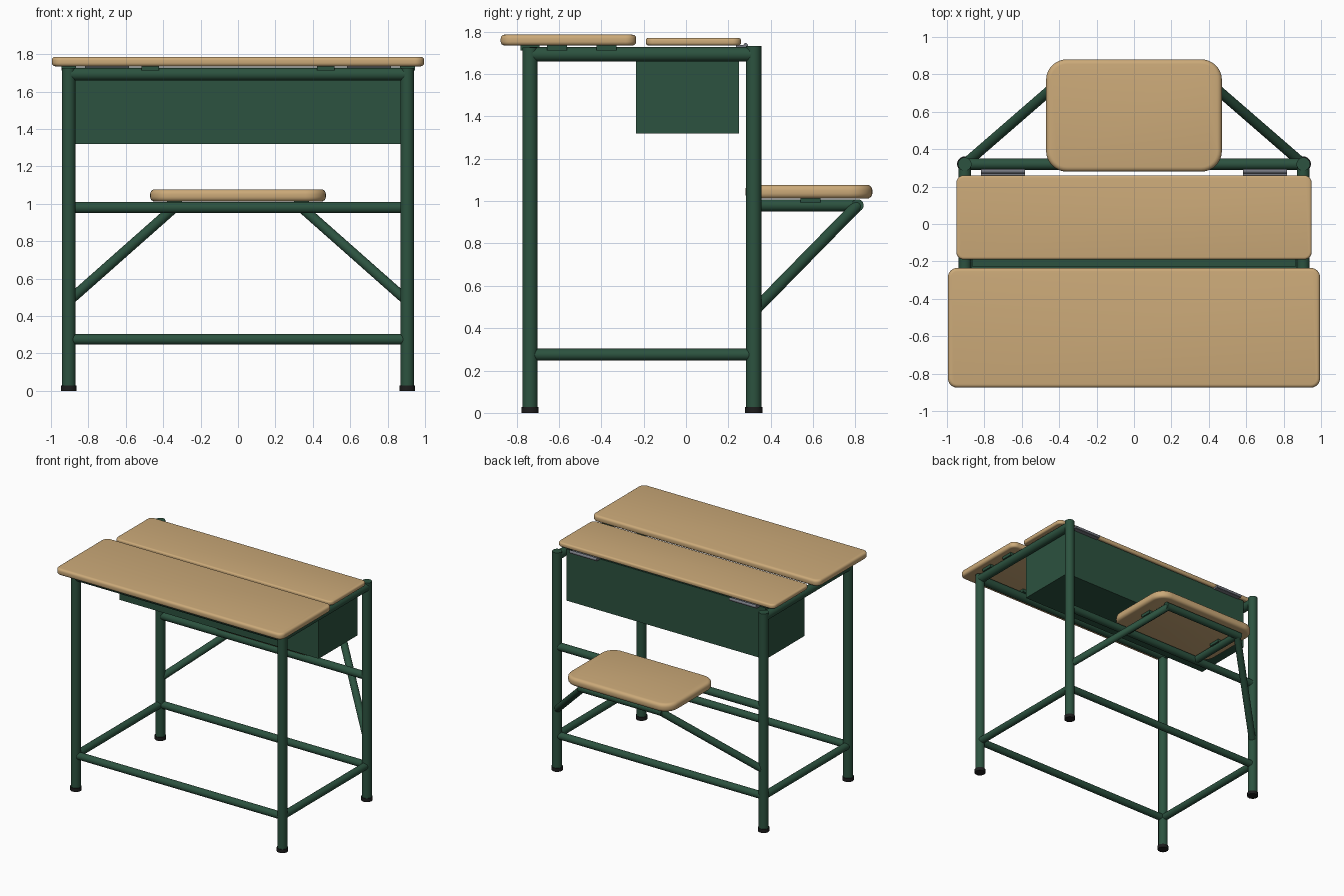
import bpy, bmesh, math
from mathutils import Vector

cube = bpy.data.objects.get("Cube")
if cube:
    bpy.data.objects.remove(cube, do_unlink=True)


def material(name, r, g, b):
    m = bpy.data.materials.new(name)
    m.use_nodes = True
    m.diffuse_color = (r, g, b, 1)
    m.node_tree.nodes["Principled BSDF"].inputs["Base Color"].default_value = (r, g, b, 1)
    return m


WOOD = material("light wood", 0.60, 0.40, 0.19)
GREEN = material("dark green paint", 0.025, 0.085, 0.05)
BLACK = material("black rubber", 0.012, 0.012, 0.012)
STEEL = material("grey steel", 0.18, 0.19, 0.22)


def finish(name, bm, mat, smooth=True):
    mesh = bpy.data.meshes.new(name)
    bmesh.ops.recalc_face_normals(bm, faces=bm.faces)
    bm.to_mesh(mesh)
    bm.free()
    obj = bpy.data.objects.new(name, mesh)
    bpy.context.collection.objects.link(obj)
    mesh.materials.append(mat)
    if smooth:
        bpy.ops.object.select_all(action="DESELECT")
        obj.select_set(True)
        bpy.context.view_layer.objects.active = obj
        bpy.ops.object.shade_smooth_by_angle(angle=math.radians(40))
    return obj


def tube(name, a, b, r, mat=GREEN):
    a, b = Vector(a), Vector(b)
    bm = bmesh.new()
    bmesh.ops.create_cone(bm, cap_ends=True, segments=24, radius1=r, radius2=r,
                          depth=(b - a).length)
    bm.transform((b - a).to_track_quat("Z", "Y").to_matrix().to_4x4())
    bmesh.ops.translate(bm, verts=bm.verts, vec=(a + b) / 2)
    return finish(name, bm, mat)


def block(name, lo, hi, mat):
    lo, hi = Vector(lo), Vector(hi)
    bm = bmesh.new()
    bmesh.ops.create_cube(bm, size=1)
    bmesh.ops.scale(bm, verts=bm.verts, vec=hi - lo)
    bmesh.ops.translate(bm, verts=bm.verts, vec=(lo + hi) / 2)
    return finish(name, bm, mat, False)


def board(name, half_x, y0, y1, z0, z1, radius, edge):
    """Wooden slab with round corners and softened edges."""
    bm = bmesh.new()
    ring = []
    corners = [(1, y1, 0), (-1, y1, 1), (-1, y0, 2), (1, y0, 3)]
    for side, y, quarter in corners:
        cx = side * (half_x - radius)
        cy = y - radius if y == y1 else y + radius
        for i in range(9):
            t = (quarter + i / 8) * math.pi / 2
            ring.append(bm.verts.new((cx + radius * math.cos(t), cy + radius * math.sin(t), z0)))
    base = bm.faces.new(ring)
    new = bmesh.ops.extrude_face_region(bm, geom=[base])["geom"]
    top = [v for v in new if isinstance(v, bmesh.types.BMVert)]
    bmesh.ops.translate(bm, verts=top, vec=(0, 0, z1 - z0))
    rims = [e for e in bm.edges if abs(e.verts[0].co.z - e.verts[1].co.z) < 1e-5]
    bmesh.ops.bevel(bm, geom=rims, offset=edge, segments=4, profile=0.5, affect="EDGES")
    return finish(name, bm, WOOD)


LEG_X, FRONT_Y, BACK_Y = 0.905, -0.737, 0.32
RAIL_Z, LOW_Z, SEAT_Z = 1.693, 0.275, 0.98

# Legs, feet, side rails and seat supports, mirrored left and right
for s, side in ((1, "left"), (-1, "right")):
    x = s * LEG_X
    for y, end, top in ((FRONT_Y, "front", 1.725), (BACK_Y, "back", 1.732)):
        tube(f"{side}_{end}_leg", (x, y, 0.015), (x, y, top), 0.036)
        tube(f"{side}_{end}_foot", (x, y, 0), (x, y, 0.028), 0.041, BLACK)
    tube(f"{side}_top_rail", (x, FRONT_Y, RAIL_Z), (x, BACK_Y, RAIL_Z), 0.034)
    tube(f"{side}_lower_rail", (x, FRONT_Y, LOW_Z), (x, BACK_Y, LOW_Z), 0.028)
    tube(f"{side}_seat_arm", (s * 0.34, BACK_Y, SEAT_Z), (s * 0.34, 0.81, SEAT_Z), 0.028)
    tube(f"{side}_seat_brace", (x, BACK_Y, 0.48), (s * 0.34, 0.81, SEAT_Z), 0.027)

    # Mounting clips under the boards
    for i, y in enumerate((-0.61, -0.375)):
        block(f"{side}_rail_clip_{i + 1}", (x - 0.04, y - 0.047, 1.712),
              (x + 0.04, y + 0.047, 1.736), GREEN)
    block(f"{side}_front_clip", (s * 0.47 - 0.047, FRONT_Y - 0.045, 1.712),
          (s * 0.47 + 0.047, FRONT_Y + 0.045, 1.736), GREEN)
    block(f"{side}_seat_clip", (s * 0.34 - 0.04, 0.54, 0.99),
          (s * 0.34 + 0.04, 0.635, 1.014), GREEN)

    # Lid hinges
    hx = s * 0.70
    block(f"{side}_hinge_plate", (hx - 0.118, 0.235, 1.722), (hx + 0.118, 0.285, 1.737), STEEL)
    tube(f"{side}_hinge_pin", (hx - 0.118, 0.282, 1.735), (hx + 0.118, 0.282, 1.735), 0.011, STEEL)

# Cross rails
tube("front_top_rail", (-LEG_X, FRONT_Y, RAIL_Z), (LEG_X, FRONT_Y, RAIL_Z), 0.034)
tube("front_lower_rail", (-LEG_X, FRONT_Y, LOW_Z), (LEG_X, FRONT_Y, LOW_Z), 0.028)
tube("back_lower_rail", (-LEG_X, BACK_Y, LOW_Z), (LEG_X, BACK_Y, LOW_Z), 0.028)
tube("back_middle_rail", (-LEG_X, BACK_Y, SEAT_Z), (LEG_X, BACK_Y, SEAT_Z), 0.03)
tube("seat_end_rail", (-0.365, 0.81, SEAT_Z), (0.365, 0.81, SEAT_Z), 0.029)

# Storage box, open under the lid
box = block("storage_box", (-0.872, -0.235, 1.32), (0.872, 0.25, 1.728), GREEN)
bm = bmesh.new()
bm.from_mesh(box.data)
bmesh.ops.delete(bm, geom=[f for f in bm.faces if f.normal.z > 0.9], context="FACES_ONLY")
bm.to_mesh(box.data)
bm.free()
wall = box.modifiers.new("wall", "SOLIDIFY")
wall.thickness = 0.012
wall.offset = -1

# Wooden boards
board("desk_top", 0.995, -0.875, -0.235, 1.735, 1.786, 0.05, 0.018)
board("box_lid", 0.95, -0.19, 0.26, 1.735, 1.771, 0.04, 0.013)
board("seat", 0.47, 0.28, 0.88, 1.012, 1.077, 0.11, 0.025)
